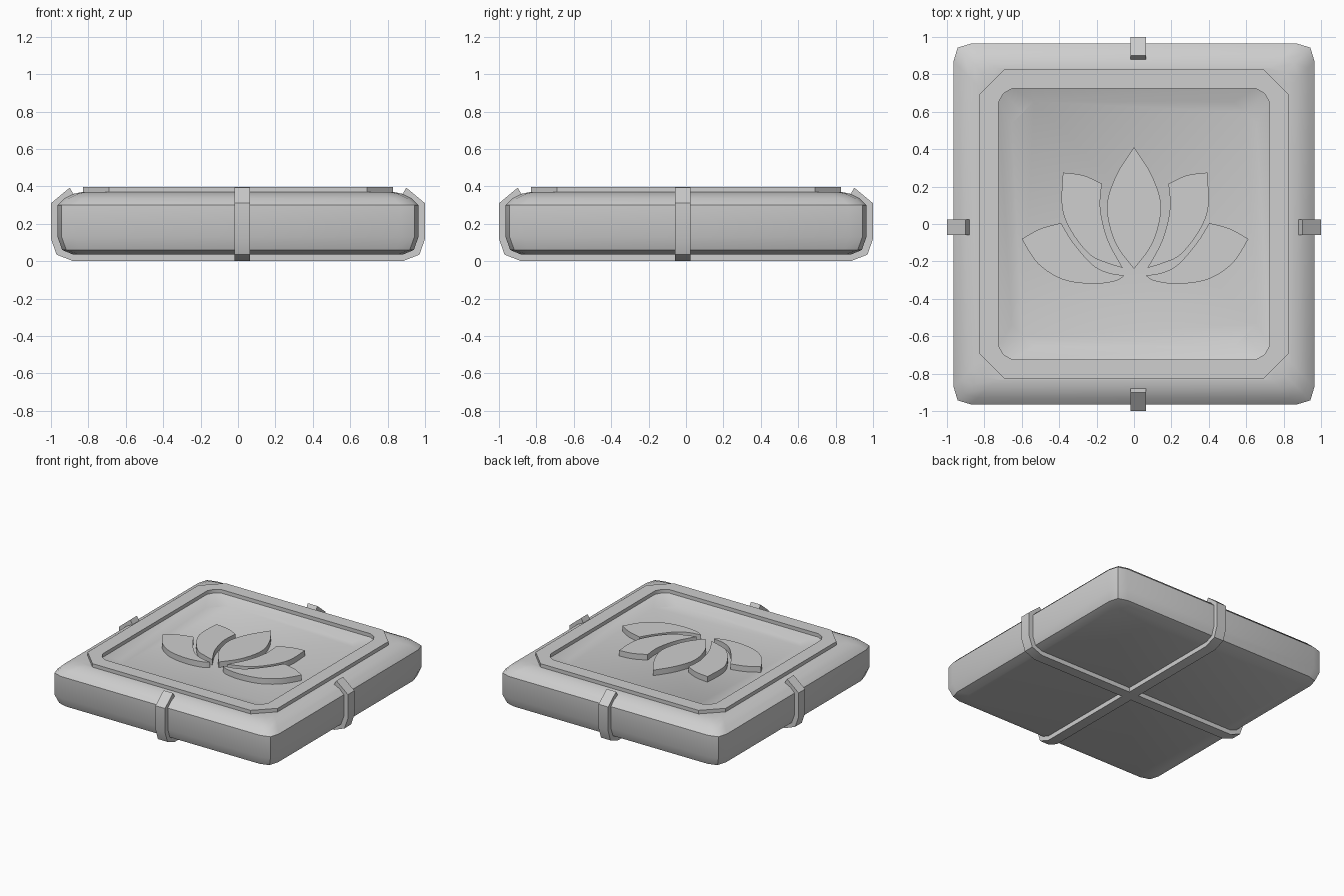
import bpy
import bmesh
import math

cube = bpy.data.objects.get("Cube")
if cube:
    bpy.data.objects.remove(cube, do_unlink=True)

grey = bpy.data.materials.new("light grey")
grey.use_nodes = True
grey.diffuse_color = (0.62, 0.62, 0.62, 1)
grey.node_tree.nodes["Principled BSDF"].inputs["Base Color"].default_value = (0.62, 0.62, 0.62, 1)


def finish(name, bm, smooth):
    bmesh.ops.recalc_face_normals(bm, faces=bm.faces)
    mesh = bpy.data.meshes.new(name)
    bm.to_mesh(mesh)
    bm.free()
    mesh.materials.append(grey)
    obj = bpy.data.objects.new(name, mesh)
    bpy.context.collection.objects.link(obj)
    bpy.ops.object.select_all(action='DESELECT')
    obj.select_set(True)
    bpy.context.view_layer.objects.active = obj
    bpy.ops.object.shade_smooth_by_angle(angle=math.radians(smooth))
    return obj


def ring(r, a, b):
    """Square outline with three points on each corner."""
    corner = [(r, r - a), (r - b, r - b), (r - a, r)]
    pts = []
    for _ in range(4):
        pts += corner
        corner = [(-y, x) for x, y in corner]
    return pts


def loft(name, levels, smooth):
    bm = bmesh.new()
    rows = [[bm.verts.new((x, y, z)) for x, y in ring(r, a, b)] for z, r, a, b in levels]
    for low, high in zip(rows, rows[1:]):
        for i in range(len(low)):
            j = (i + 1) % len(low)
            bm.faces.new((low[i], low[j], high[j], high[i]))
    bm.faces.new(rows[0][::-1])
    bm.faces.new(rows[-1])
    return finish(name, bm, smooth)


def prism(name, outline, to_3d, low, high, smooth):
    """Extrude a flat outline between two depths."""
    bm = bmesh.new()
    face = bm.faces.new([bm.verts.new(to_3d(u, v, low)) for u, v in outline])
    new = bmesh.ops.extrude_face_region(bm, geom=[face])["geom"]
    shift = [h - l for h, l in zip(to_3d(0, 0, high), to_3d(0, 0, low))]
    bmesh.ops.translate(bm, vec=shift, verts=[v for v in new if isinstance(v, bmesh.types.BMVert)])
    return finish(name, bm, smooth)


# Cushioned tray with raised frame and dished floor: z, half width, corner cut, corner inset
loft("tray_body", [
    (0.035, 0.88, 0.095, 0.03),
    (0.06, 0.94, 0.095, 0.022),
    (0.13, 0.965, 0.095, 0.022),
    (0.30, 0.965, 0.095, 0.022),
    (0.335, 0.93, 0.095, 0.022),
    (0.36, 0.88, 0.095, 0.022),
    (0.37, 0.835, 0.095, 0.022),
    (0.37, 0.83, 0.14, 0.07),
    (0.398, 0.83, 0.14, 0.07),
    (0.398, 0.725, 0.075, 0.027),
    (0.37, 0.725, 0.075, 0.027),
    (0.326, 0.655, 0.12, 0.06),
], 36)

# Two straps crossing underneath, hooked over the edges
outer = [(0.90, 0.393), (1.0, 0.31), (1.0, 0.12), (0.97, 0.035), (0.88, 0.0)]
inner = [(0.87, 0.04), (0.935, 0.065), (0.96, 0.13), (0.96, 0.295), (0.88, 0.36)]


def mirrored(pts):
    return [(-u, v) for u, v in reversed(pts)]


strap = outer + mirrored(outer) + mirrored(inner) + inner
prism("side_to_side_strap", strap, lambda u, v, d: (u, d, v), -0.058, 0.024, 30)
prism("front_to_back_strap", strap, lambda u, v, d: (d, u, v), -0.02, 0.063, 30)


def spline(pts, steps=5):
    """Smooth curve through the points, without the last one."""
    ext = [pts[0]] + pts + [pts[-1]]
    out = []
    for p, q, r, s in zip(ext, ext[1:], ext[2:], ext[3:]):
        for i in range(steps):
            t = i / steps
            out.append(tuple(0.5 * (2 * b + (c - a) * t + (2 * a - 5 * b + 4 * c - d) * t ** 2
                                    + (3 * b - a - 3 * c + d) * t ** 3)
                             for a, b, c, d in zip(p, q, r, s)))
    return out


def petal(name, sides):
    outline = [p for side in sides for p in spline(side)]
    prism(name, outline, lambda u, v, d: (u, v, d), 0.315, 0.37, 35)


# Raised flower: middle petal, then mirrored pairs
half = [(0, 0.41), (0.095, 0.26), (0.145, 0.09), (0.1, -0.1), (0, -0.24)]
petal("middle_petal", [half, mirrored(half)])

upper = [
    [(0.06, -0.235), (0.14, -0.21), (0.235, -0.165), (0.335, -0.04), (0.385, 0.09), (0.38, 0.275)],
    [(0.38, 0.275), (0.27, 0.26), (0.172, 0.215)],
    [(0.172, 0.215), (0.18, 0.08), (0.14, -0.085), (0.06, -0.235)],
]
lower = [
    [(0.05, -0.275), (0.1, -0.305), (0.225, -0.32), (0.385, -0.295), (0.515, -0.21), (0.6, -0.08)],
    [(0.6, -0.08), (0.5, -0.025), (0.39, 0.005)],
    [(0.39, 0.005), (0.325, -0.1), (0.225, -0.215), (0.14, -0.26), (0.05, -0.275)],
]
for side, sx, shift in (("left", 1, 0.012), ("right", -1, 0)):
    for name, sides in (("upper", upper), ("lower", lower)):
        petal(f"{name}_{side}_petal", [[(x * sx + shift, y) for x, y in s] for s in sides])
